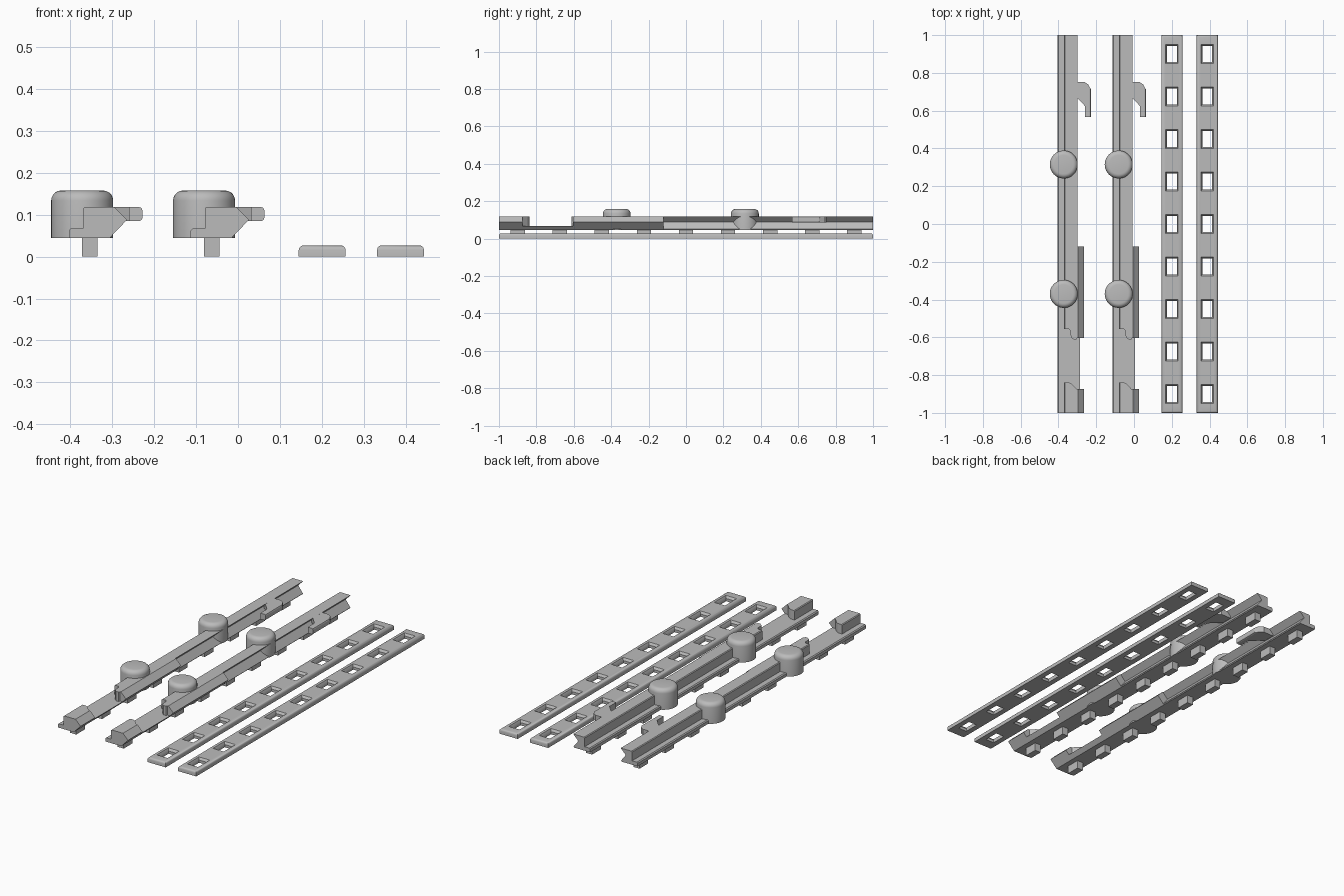
import bpy, bmesh, math

if "Cube" in bpy.data.objects:
    bpy.data.objects.remove(bpy.data.objects["Cube"])

grey = bpy.data.materials.new("plain_grey")
grey.diffuse_color = (0.5, 0.5, 0.5, 1)
grey.use_nodes = True
grey.node_tree.nodes["Principled BSDF"].inputs["Base Color"].default_value = grey.diffuse_color


def finish(name, bm):
    bmesh.ops.recalc_face_normals(bm, faces=bm.faces)
    mesh = bpy.data.meshes.new(name)
    bm.to_mesh(mesh)
    bm.free()
    mesh.materials.append(grey)
    ob = bpy.data.objects.new(name, mesh)
    bpy.context.collection.objects.link(ob)
    return ob


def prism(points, offset, bm=None):
    """Extrude a closed 3D outline by an offset vector."""
    bm = bm or bmesh.new()
    a = [bm.verts.new(p) for p in points]
    b = [bm.verts.new([p[i] + offset[i] for i in range(3)]) for p in points]
    bm.faces.new(a)
    bm.faces.new(b[::-1])
    for i in range(len(a)):
        j = (i + 1) % len(a)
        bm.faces.new((a[i], a[j], b[j], b[i]))
    bmesh.ops.recalc_face_normals(bm, faces=bm.faces)
    return bm


def along_y(profile, y0, y1):
    return prism([(x, y0, z) for x, z in profile], (0, y1 - y0, 0))


def along_z(plan, z0, z1):
    return prism([(x, y, z0) for x, y in plan], (0, 0, z1 - z0))


def box(bm, x0, x1, y0, y1, z0, z1):
    return prism([(x0, y0, z0), (x1, y0, z0), (x1, y1, z0), (x0, y1, z0)],
                 (0, 0, z1 - z0), bm)


def bevel(bm, width, segments, test):
    edges = [e for e in bm.edges if test(e)]
    bmesh.ops.bevel(bm, geom=edges, offset=width, segments=segments,
                    profile=0.5, affect='EDGES')


def cut(ob, cutter):
    cutter.hide_render = True
    mod = ob.modifiers.new("cut", 'BOOLEAN')
    mod.operation = 'DIFFERENCE'
    mod.solver = 'EXACT'
    mod.object = cutter
    bpy.context.view_layer.objects.active = ob
    bpy.ops.object.modifier_apply(modifier=mod.name)
    bpy.data.objects.remove(cutter)


def smooth(ob):
    bpy.ops.object.select_all(action='DESELECT')
    ob.select_set(True)
    bpy.context.view_layer.objects.active = ob
    bpy.ops.object.shade_smooth_by_angle(angle=math.radians(35))


slots = [-0.9 + 0.225 * i for i in range(9)]

# Rail body: ledge on the left, raised bar, pointed tongue on the right
rail = finish("rail", along_y(
    [(-0.400, 0.045), (-0.306, 0.045), (-0.265, 0.088), (-0.296, 0.119),
     (-0.366, 0.119), (-0.370, 0.115), (-0.370, 0.067), (-0.399, 0.067),
     (-0.404, 0.062), (-0.404, 0.045)][1:], -1, 1))

# V groove along the rear part of the rail
cut(rail, finish("groove_cutter", along_y(
    [(-0.300, 0.14), (-0.300, 0.119), (-0.331, 0.088), (-0.302, 0.05),
     (-0.302, 0.03), (-0.2, 0.03), (-0.2, 0.14)], -0.12, 1.1)))

# Latch gap near the front end
cut(rail, finish("gap_cutter", along_z(
    [(-0.385, -0.838), (-0.345, -0.838), (-0.328, -0.848), (-0.305, -0.873),
     (-0.2, -0.873), (-0.2, -0.603), (-0.300, -0.603), (-0.305, -0.612),
     (-0.318, -0.612), (-0.334, -0.600), (-0.337, -0.565), (-0.345, -0.555),
     (-0.385, -0.555)], 0.067, 0.2)))

# Side hook
bm = along_z([(-0.325, 0.752), (-0.262, 0.752), (-0.242, 0.738),
              (-0.228, 0.712), (-0.228, 0.567), (-0.260, 0.567),
              (-0.260, 0.625), (-0.300, 0.668), (-0.325, 0.690)],
             0.085, 0.1185)
bevel(bm, 0.008, 2, lambda e: abs(e.verts[0].co.z - e.verts[1].co.z) < 1e-5
      and min(v.co.x for v in e.verts) > -0.23)
hook = finish("side_hook", bm)

# Pegs under the rail
bm = bmesh.new()
for y in slots:
    box(bm, -0.372, -0.335, y - 0.038, y + 0.038, 0, 0.047)
pegs = finish("rail_pegs", bm)

# Round knobs with softened tops
parts = [rail, hook, pegs]
for label, y in (("front_knob", -0.37), ("rear_knob", 0.315)):
    bm = bmesh.new()
    bmesh.ops.create_cone(bm, cap_ends=True, segments=48, radius1=0.074,
                          radius2=0.074, depth=0.113)
    bmesh.ops.translate(bm, verts=bm.verts, vec=(-0.372, y, 0.1015))
    bevel(bm, 0.024, 5, lambda e: all(v.co.z > 0.15 for v in e.verts))
    knob = finish(label, bm)
    smooth(knob)
    parts.append(knob)

# Second rail, a copy to the right
for ob in parts:
    twin = ob.copy()
    twin.name = "second_" + ob.name
    twin.location.x = 0.291
    bpy.context.collection.objects.link(twin)

# Slotted plates with chamfered slots
for label, cx in (("left_plate", 0.201), ("right_plate", 0.388)):
    bm = box(None, cx - 0.056, cx + 0.056, -1, 1, 0, 0.027)
    bevel(bm, 0.011, 3, lambda e: all(v.co.z > 0.02 for v in e.verts))
    plate = finish(label, bm)
    bm = bmesh.new()
    for y in slots:
        rings = []
        for w, d, z in ((0.026, 0.042, -0.01), (0.026, 0.042, 0.015),
                        (0.035, 0.053, 0.030)):
            rings.append([bm.verts.new((cx + sx * w, y + sy * d, z))
                          for sx, sy in ((-1, -1), (1, -1), (1, 1), (-1, 1))])
        bm.faces.new(rings[0][::-1])
        bm.faces.new(rings[-1])
        for lo, hi in zip(rings, rings[1:]):
            for i in range(4):
                j = (i + 1) % 4
                bm.faces.new((lo[i], lo[j], hi[j], hi[i]))
    cut(plate, finish("slot_cutter", bm))
    smooth(plate)
